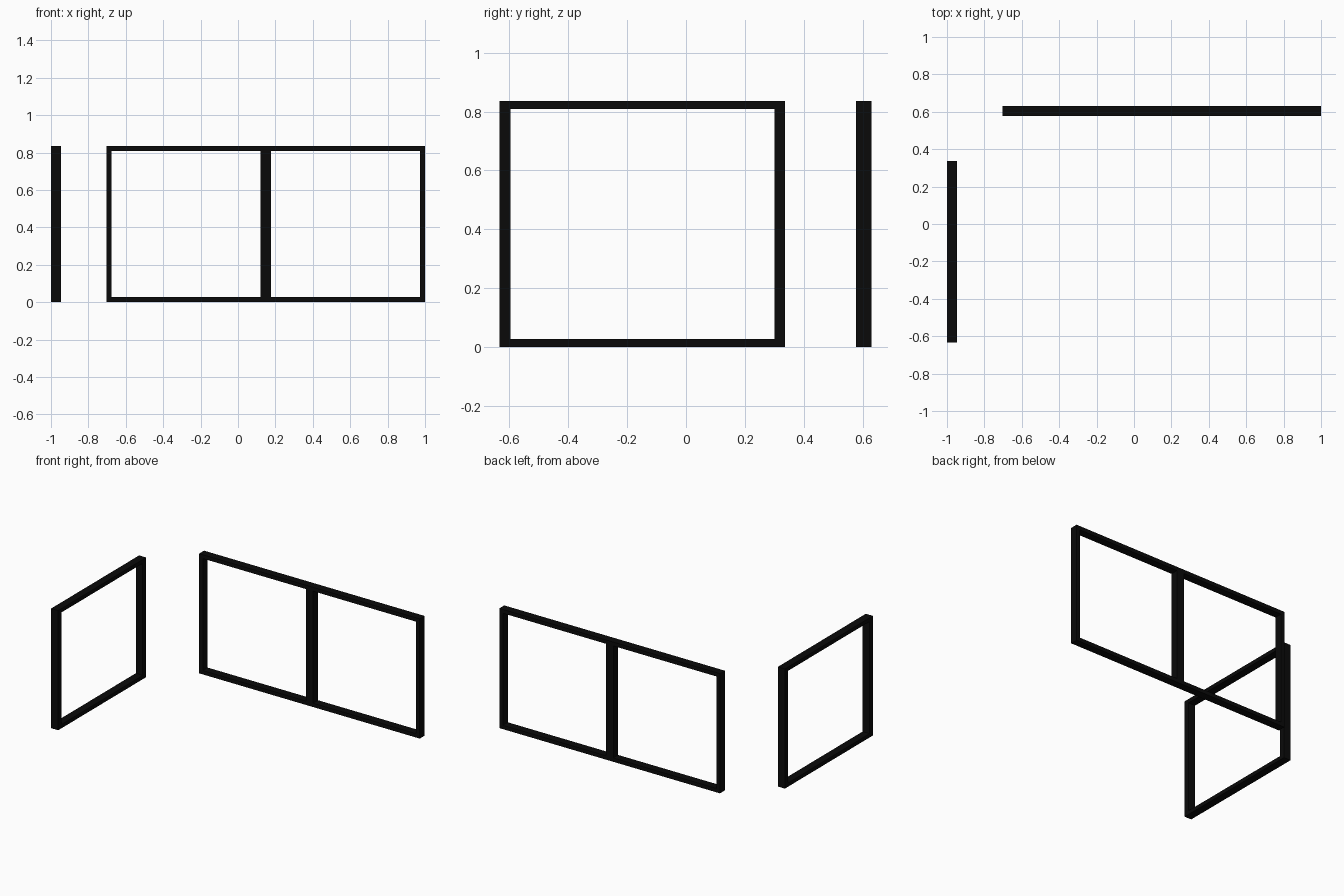
import bpy, bmesh
from mathutils import Matrix

if "Cube" in bpy.data.objects:
    bpy.data.objects.remove(bpy.data.objects["Cube"])

HEIGHT, RAIL, DEPTH = 0.836, 0.027, 0.054

black = bpy.data.materials.new("black_paint")
black.diffuse_color = (0.003, 0.003, 0.003, 1)
black.use_nodes = True
black.node_tree.nodes["Principled BSDF"].inputs["Base Color"].default_value = black.diffuse_color


def window_frame(name, us, matrix):
    """Welded frame in the XZ plane: us lists the post edges, alternating post / opening."""
    zs = [0, RAIL, HEIGHT - RAIL, HEIGHT]
    bm = bmesh.new()
    grid = [[bm.verts.new((u, -DEPTH / 2, z)) for z in zs] for u in us]
    for i in range(len(us) - 1):
        for j in range(3):
            if i % 2 and j == 1:
                continue  # opening
            bm.faces.new((grid[i][j], grid[i + 1][j], grid[i + 1][j + 1], grid[i][j + 1]))
    # give the flat outline its depth
    ext = bmesh.ops.extrude_face_region(bm, geom=bm.faces[:], use_keep_orig=True)
    moved = [g for g in ext["geom"] if isinstance(g, bmesh.types.BMVert)]
    bmesh.ops.translate(bm, verts=moved, vec=(0, DEPTH, 0))
    bmesh.ops.recalc_face_normals(bm, faces=bm.faces[:])
    mesh = bpy.data.meshes.new(name)
    bm.to_mesh(mesh)
    bm.free()
    mesh.materials.append(black)
    obj = bpy.data.objects.new(name, mesh)
    obj.matrix_world = matrix
    bpy.context.collection.objects.link(obj)
    return obj


# Double frame along the back, with a wide centre post
x0, x1, post = -0.704, 1.0, 0.028
mid = (x0 + x1) / 2
window_frame("double_window_frame",
             [x0, x0 + post, mid - post, mid + post, x1 - post, x1],
             Matrix.Translation((0, 0.604, 0)))

# Single frame on the left side, turned to run along y
y0, y1, post = -0.633, 0.337, 0.037
window_frame("single_window_frame",
             [y0, y0 + post, y1 - post, y1],
             Matrix.Translation((-1 + DEPTH / 2, 0, 0)) @ Matrix.Rotation(1.5707963, 4, 'Z'))
